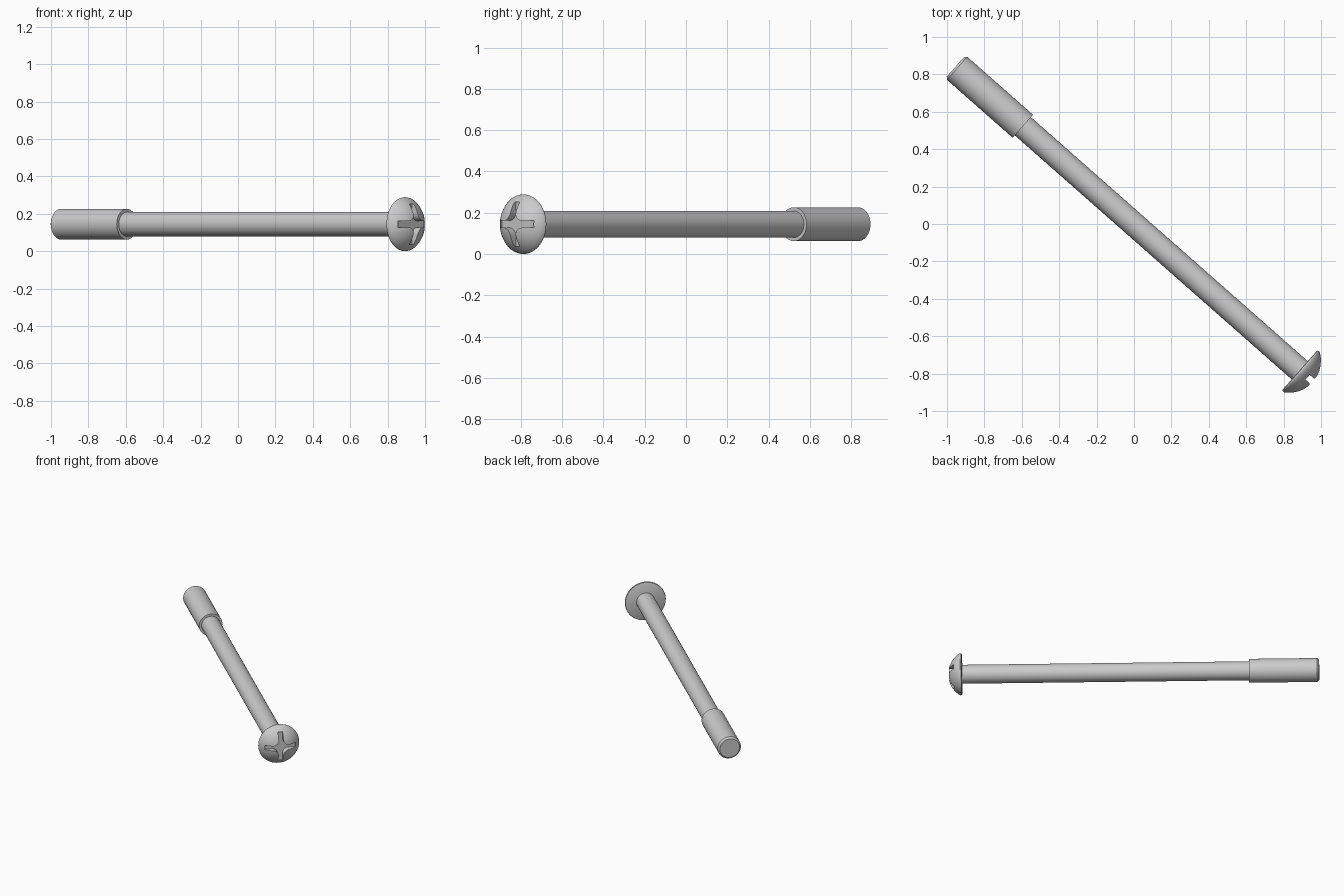
import bpy, bmesh
from math import sin, cos, pi, sqrt
from mathutils import Matrix, Vector

if "Cube" in bpy.data.objects:
    bpy.data.objects.remove(bpy.data.objects["Cube"])

# Bolt frame: local z runs along the axis towards the head, origin under the head
AXIS = Vector((0.75, -0.661, 0)).normalized()
UP = Vector((0, 0, 1))
SIDE = UP.cross(AXIS)
FRAME = Matrix((SIDE, UP, AXIS)).transposed().to_4x4()
FRAME = Matrix.Translation((0.886, -0.782, 0.1445)) @ FRAME
if FRAME.determinant() < 0:
    FRAME = FRAME @ Matrix.Scale(-1, 4, (1, 0, 0))


def finish(name, bm):
    bmesh.ops.recalc_face_normals(bm, faces=bm.faces)
    mesh = bpy.data.meshes.new(name)
    bm.to_mesh(mesh)
    bm.free()
    obj = bpy.data.objects.new(name, mesh)
    bpy.context.collection.objects.link(obj)
    obj.matrix_world = FRAME
    return obj


def lathe(name, profile, steps=64):
    """Revolve (radius, height) points about local z."""
    bm = bmesh.new()
    verts = [bm.verts.new((r, 0, h)) for r, h in profile]
    edges = [bm.edges.new(pair) for pair in zip(verts, verts[1:])]
    bmesh.ops.spin(bm, geom=verts + edges, axis=(0, 0, 1), cent=(0, 0, 0),
                   angle=2 * pi, steps=steps)
    bmesh.ops.remove_doubles(bm, verts=bm.verts, dist=1e-5)
    return finish(name, bm)


def smooth(obj):
    bpy.ops.object.select_all(action='DESELECT')
    obj.select_set(True)
    bpy.context.view_layer.objects.active = obj
    bpy.ops.object.shade_smooth_by_angle(angle=0.5)


# Shank with thicker, chamfered end sleeve
shank = lathe("shank", [(0.065, 0.003), (0.065, -1.973), (0.082, -1.973),
                        (0.082, -2.442), (0.07, -2.454), (0, -2.454)])

# Domed head with a small rounded rim
R, TOP = 0.1696, 0.095
dome = []
for i in range(13):
    r = 0.143 * (1 - i / 12)
    dome.append((r, TOP - R + sqrt(R * R - r * r)))
head = lathe("head", [(0, 0), (0.137, 0), (0.1425, 0.003), (0.1445, 0.009)] + dome)

# Cross recess: four arms joined by rounded inner corners
W, F, TIP = 0.017, 0.058, 0.108
quarter = [(TIP, -W), (TIP, W)]
for i in range(9):
    a = -pi / 2 - i * pi / 16
    quarter.append((F + (F - W) * cos(a), F + (F - W) * sin(a)))
bm = bmesh.new()
outline = []
for k in range(4):
    turn = Matrix.Rotation(k * pi / 2, 3, 'Z')
    outline += [bm.verts.new(turn @ Vector((x, y, 0.045))) for x, y in quarter]
face = bm.faces.new(outline)
ext = bmesh.ops.extrude_face_region(bm, geom=[face])
bmesh.ops.translate(bm, vec=(0, 0, 0.1),
                    verts=[g for g in ext["geom"] if isinstance(g, bmesh.types.BMVert)])
cutter = finish("recess_cutter", bm)
cutter.hide_render = True

cut = head.modifiers.new("recess", 'BOOLEAN')
cut.operation = 'DIFFERENCE'
cut.solver = 'EXACT'
cut.object = cutter
bpy.context.view_layer.objects.active = head
bpy.ops.object.modifier_apply(modifier=cut.name)
bpy.data.objects.remove(cutter)

for part in (shank, head):
    smooth(part)
